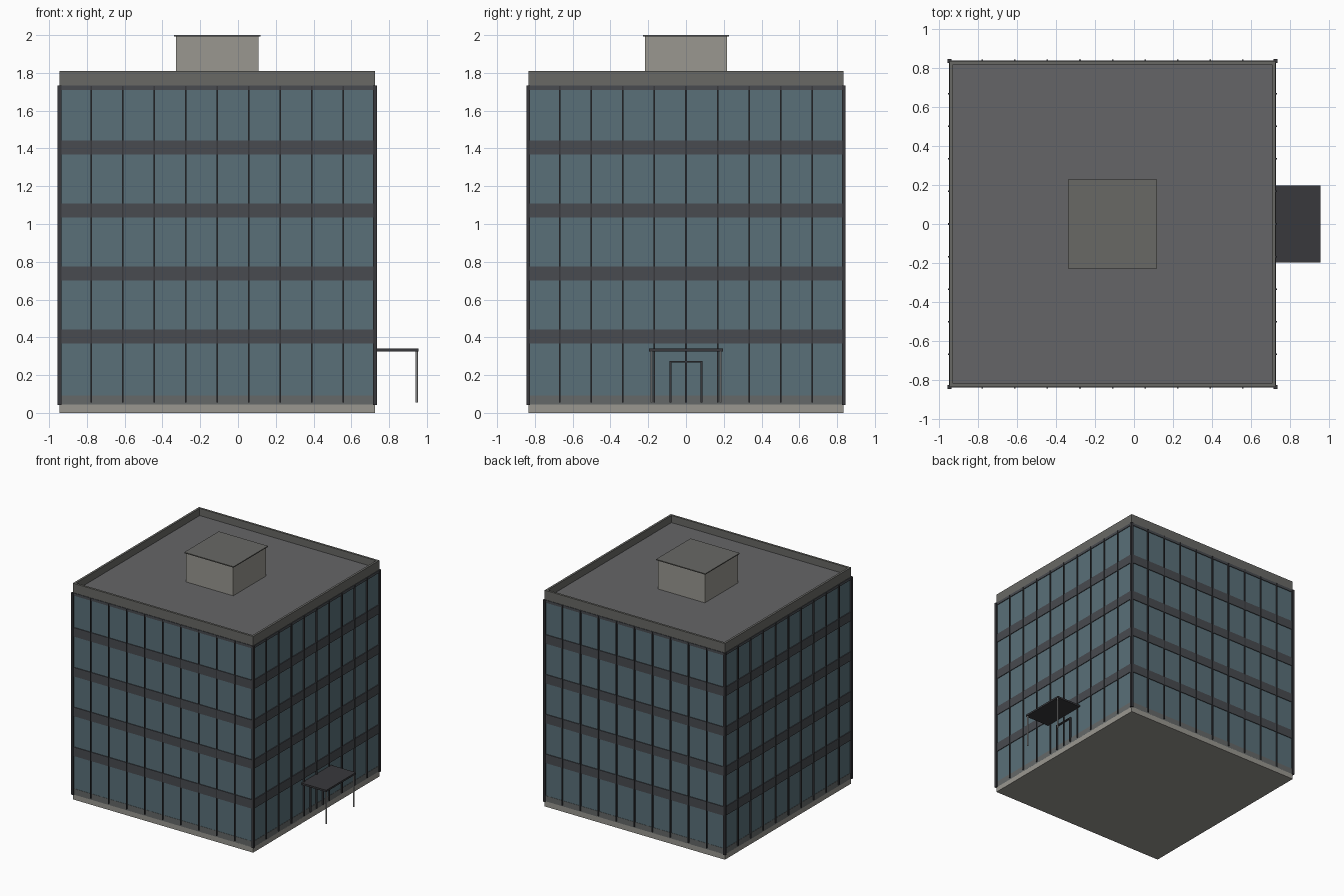
import bpy
from math import pi

if "Cube" in bpy.data.objects:
    bpy.data.objects.remove(bpy.data.objects["Cube"])

CX, H = -0.11, 0.835          # tower centre and half width
BAY = 2 * H / 10


def mat(name, r, g, b):
    m = bpy.data.materials.new(name)
    m.diffuse_color = (r, g, b, 1)
    m.use_nodes = True
    m.node_tree.nodes["Principled BSDF"].inputs["Base Color"].default_value = m.diffuse_color
    return m


GLASS = mat("glass", 0.10, 0.16, 0.19)
BAND = mat("spandrel", 0.065, 0.07, 0.08)
METAL = mat("dark_metal", 0.04, 0.04, 0.045)
STONE = mat("stone", 0.32, 0.31, 0.28)
TINT = mat("tinted_stone", 0.13, 0.14, 0.14)
PARAPET = mat("parapet", 0.14, 0.14, 0.13)
ROOF = mat("roof", 0.13, 0.13, 0.135)
STEEL = mat("steel", 0.45, 0.45, 0.45)


def box(name, x0, x1, y0, y1, z0, z1, m):
    bpy.ops.mesh.primitive_cube_add(
        size=1, location=((x0 + x1) / 2, (y0 + y1) / 2, (z0 + z1) / 2))
    o = bpy.context.object
    o.name = name
    o.scale = (x1 - x0, y1 - y0, z1 - z0)
    bpy.ops.object.transform_apply(location=False, rotation=False, scale=True)
    o.data.materials.append(m)
    return o


def block(name, half, z0, z1, m):
    return box(name, CX - half, CX + half, -half, half, z0, z1, m)


# Plinth, glazed body and floor bands
block("plinth", H, 0, 0.045, STONE)
block("glass_body", H - 0.002, 0.045, 1.73, GLASS)
block("base_band", H, 0.042, 0.092, TINT)
for i in range(1, 5):
    z = 0.037 + i / 3
    block("spandrel_band", H + 0.004, z - 0.003, z + 0.072, BAND)
block("top_band", H + 0.004, 1.71, 1.732, BAND)

# Vertical mullions on all four sides, heavier posts at the corners
for i in range(1, 10):
    t = -H + i * BAY
    w = 0.004
    for s in (-1, 1):
        y0, y1 = sorted((s * (H - 0.005), s * (H + 0.009)))
        box("mullion", CX + t - w, CX + t + w, y0, y1, 0.055, 1.73, METAL)
        box("mullion", CX + y0, CX + y1, t - w, t + w, 0.055, 1.73, METAL)
for sx in (-1, 1):
    for sy in (-1, 1):
        x, y = CX + sx * H, sy * H
        box("corner_post", x - 0.01, x + 0.01, y - 0.01, y + 0.01, 0.042, 1.732, METAL)

# Roof deck and parapet ring
block("roof_deck", H - 0.01, 1.725, 1.75, ROOF)
T = 0.018
for s in (-1, 1):
    y0, y1 = sorted((s * H, s * (H - T)))
    box("parapet_long", CX - H, CX + H, y0, y1, 1.73, 1.81, PARAPET)
    box("parapet_short", CX + y0, CX + y1, -H + T, H - T, 1.73, 1.81, PARAPET)

# Rooftop plant room with thin cap
block("plant_room", 0.218, 1.745, 1.993, STONE)
block("plant_room_cap", 0.228, 1.992, 2.0, PARAPET)

# Entrance canopy, its posts and the door frame
FX = CX + H
box("canopy", FX, 0.955, -0.197, 0.197, 0.325, 0.34, METAL)
for s in (-1, 1):
    bpy.ops.mesh.primitive_cylinder_add(
        vertices=12, radius=0.006, depth=0.275, location=(0.946, s * 0.183, 0.1915))
    bpy.context.object.name = "canopy_post"
    bpy.context.object.data.materials.append(STEEL)
    bpy.ops.object.shade_smooth_by_angle()
    y0, y1 = sorted((s * 0.078, s * 0.087))
    box("door_jamb", FX - 0.005, FX + 0.012, y0, y1, 0.055, 0.275, METAL)
box("door_head", FX - 0.005, FX + 0.012, -0.087, 0.087, 0.266, 0.275, METAL)
